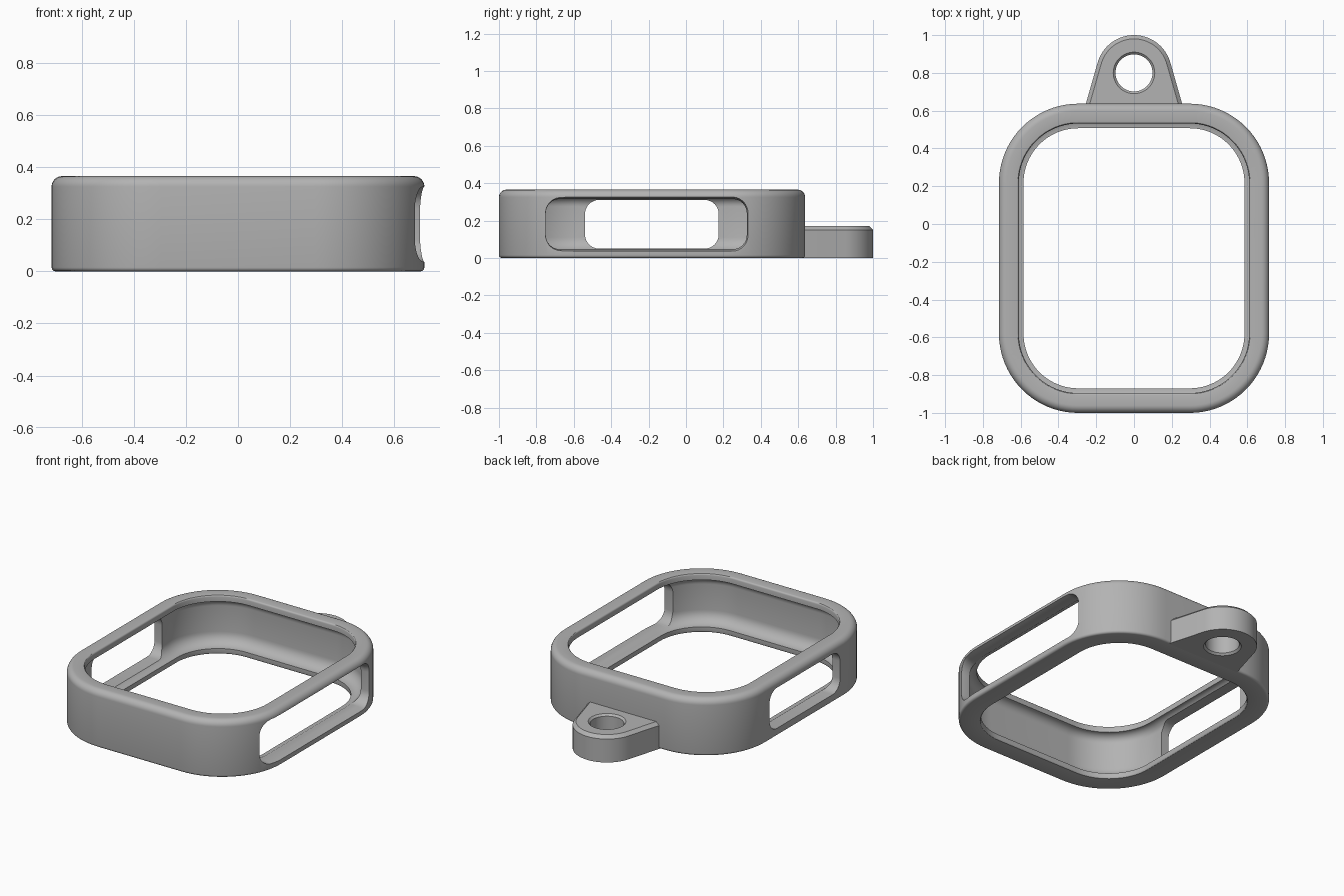
import bpy
import bmesh
from math import cos, sin, radians

cube = bpy.data.objects.get("Cube")
if cube:
    bpy.data.objects.remove(cube, do_unlink=True)

grey = bpy.data.materials.new("matte grey")
grey.use_nodes = True
colour = (0.45, 0.45, 0.45, 1)
grey.diffuse_color = colour
grey.node_tree.nodes["Principled BSDF"].inputs["Base Color"].default_value = colour


def arc(cx, cy, r, start, end, n):
    """Points on an arc, angles in degrees."""
    angles = [radians(start + (end - start) * i / n) for i in range(n + 1)]
    return [(cx + r * cos(a), cy + r * sin(a)) for a in angles]


def rounded_rect(x0, x1, y0, y1, r, n):
    return (arc(x1 - r, y1 - r, r, 0, 90, n) + arc(x0 + r, y1 - r, r, 90, 180, n)
            + arc(x0 + r, y0 + r, r, 180, 270, n) + arc(x1 - r, y0 + r, r, 270, 360, n))


def loft(name, loops, closed=False):
    """Skin a stack of matching loops; close it into a ring or cap both ends."""
    bm = bmesh.new()
    rows = [[bm.verts.new(p) for p in loop] for loop in loops]
    count = len(rows[0])
    for i in range(len(rows) if closed else len(rows) - 1):
        a, b = rows[i], rows[(i + 1) % len(rows)]
        for j in range(count):
            k = (j + 1) % count
            bm.faces.new((a[j], a[k], b[k], b[j]))
    if not closed:
        bm.faces.new(rows[0])
        bm.faces.new(rows[-1])
    bmesh.ops.recalc_face_normals(bm, faces=bm.faces)
    mesh = bpy.data.meshes.new(name)
    bm.to_mesh(mesh)
    bm.free()
    mesh.materials.append(grey)
    obj = bpy.data.objects.new(name, mesh)
    bpy.context.collection.objects.link(obj)
    return obj


def cut(obj, cutter):
    mod = obj.modifiers.new("cut", 'BOOLEAN')
    mod.operation = 'DIFFERENCE'
    mod.solver = 'EXACT'
    mod.object = cutter
    bpy.context.view_layer.objects.active = obj
    bpy.ops.object.modifier_apply(modifier=mod.name)
    bpy.data.objects.remove(cutter, do_unlink=True)


# Frame wall section: (inset from the outside, height), with a hollowed inner wall
section = (arc(0.015, 0.015, 0.015, 270, 180, 4)
           + arc(0.04, 0.325, 0.04, 180, 90, 8)
           + arc(0.095, 0.355, 0.01, 90, 0, 3)
           + arc(0.105, 0.275, 0.05, 90, 180, 8)
           + arc(0.13, 0.11, 0.075, 180, 270, 8)
           + arc(0.12, 0.01, 0.01, 0, -90, 3))
frame = loft("frame", [
    [(x, y, z) for x, y in rounded_rect(d - 0.715, 0.715 - d, d - 1, 0.637 - d, 0.42 - d, 20)]
    for d, z in section], closed=True)


# Side windows
def window_cutter(y0, y1, z0, z1, stations):
    return loft("window_cutter", [
        [(x, y, z) for y, z in rounded_rect(y0 - g, y1 + g, z0 - g, z1 + g, 0.075 + g, 8)]
        for x, g in stations])


cut(frame, window_cutter(-0.75, 0.325, 0.047, 0.315,
                         [(0.5, 0), (0.675, 0), (0.715, 0.011), (0.8, 0.011)]))
cut(frame, window_cutter(-0.54, 0.175, 0.05, 0.31, [(-0.8, 0), (-0.5, 0)]))


# Hanging tab: tapered sides tangent to a round end, chamfered on top
def tab_outline(r, z, lean=16):
    a = radians(lean)
    foot = (r + 0.2 * sin(a)) / cos(a)
    points = [(foot, 0.6)] + arc(0, 0.8, r, lean, 180 - lean, 36) + [(-foot, 0.6)]
    return [(x, y, z) for x, y in points]


tab = loft("hanging_tab", [tab_outline(0.2, 0), tab_outline(0.2, 0.15), tab_outline(0.18, 0.17)])

# Hole with a chamfer at both ends
hole = [(0.125, -0.015), (0.098, 0.012), (0.098, 0.158), (0.125, 0.185)]
cut(tab, loft("hole_cutter", [
    [(x, y, z) for x, y in arc(0, 0.8, r, 0, 352.5, 47)] for r, z in hole]))

# Smooth shading with crisp edges
for obj in (frame, tab):
    bpy.ops.object.select_all(action='DESELECT')
    obj.select_set(True)
    bpy.context.view_layer.objects.active = obj
    bpy.ops.object.shade_smooth_by_angle(angle=radians(30))
